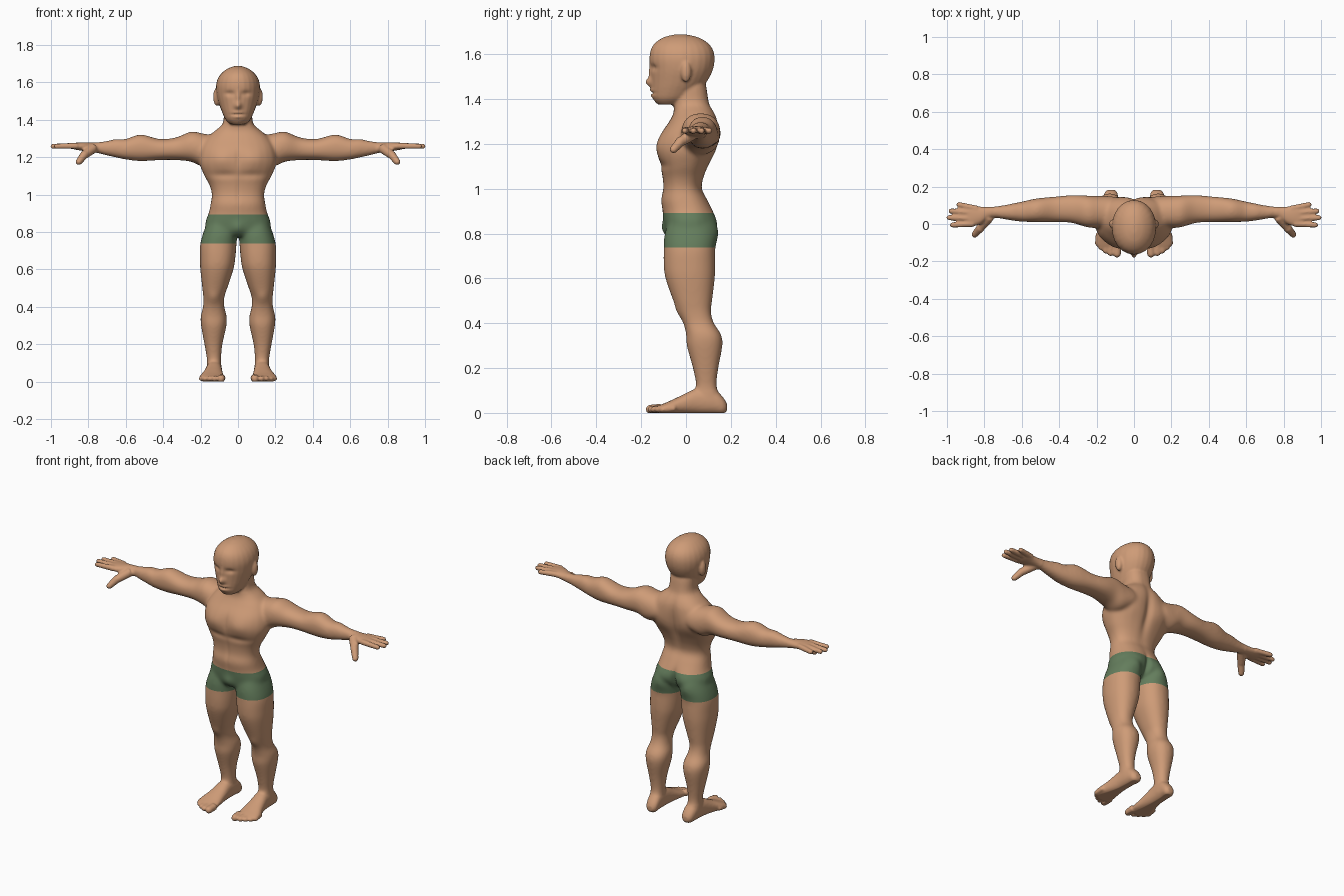
import bpy
import bmesh
import math
from mathutils import Vector

if "Cube" in bpy.data.objects:
    bpy.data.objects.remove(bpy.data.objects["Cube"])


def material(name, colour):
    mat = bpy.data.materials.new(name)
    mat.use_nodes = True
    mat.diffuse_color = (*colour, 1)
    mat.node_tree.nodes["Principled BSDF"].inputs["Base Color"].default_value = (*colour, 1)
    return mat


skin = material("tan skin", (0.62, 0.33, 0.185))
green = material("green shorts", (0.13, 0.21, 0.11))
bm = bmesh.new()
X, Y, Z = range(3)
SIDES = 24


def blend(a, b, c, d, t):
    """Smooth curve through b and c."""
    return b + t * ((c - a) + t * (2 * a - 5 * b + 4 * c - d + t * (3 * (b - c) + d - a))) / 2


def skin_rings(rings):
    """Join rings of points into a closed tube."""
    rows = [[bm.verts.new(p) for p in ring] for ring in rings]
    for low, high in zip(rows, rows[1:]):
        for i in range(SIDES):
            j = (i + 1) % SIDES
            bm.faces.new((low[i], low[j], high[j], high[i]))
    bm.faces.new(rows[0][::-1])
    bm.faces.new(rows[-1])


def loft(axis, rows, side=1, power=0.9, steps=4):
    """Rows hold the place along the axis, then low and high limits across it."""
    u, v = [k for k in range(3) if k != axis]
    padded = [rows[0]] + list(rows) + [rows[-1]]
    dense = []
    for k in range(len(rows) - 1):
        four = padded[k:k + 4]
        dense += [[blend(*vals, s / steps) for vals in zip(*four)] for s in range(steps)]
    dense.append(rows[-1])
    rings = []
    for t, u0, u1, v0, v1 in dense:
        ring = []
        for i in range(SIDES):
            ang = math.tau * i / SIDES
            c, s = math.cos(ang), math.sin(ang)
            p = [0, 0, 0]
            p[axis] = t
            p[u] = (u0 + u1) / 2 + (u1 - u0) / 2 * math.copysign(abs(c) ** power, c)
            p[v] = (v0 + v1) / 2 + (v1 - v0) / 2 * math.copysign(abs(s) ** power, s)
            p[X] *= side
            ring.append(p)
        rings.append(ring)
    skin_rings(rings)


def symmetric(rows):
    return [(z, -half, half, front, back) for z, half, front, back in rows]


def digit(start, end, r0, r1, side):
    """Rounded finger or toe."""
    a, b = Vector(start), Vector(end)
    length = (b - a).length
    d = (b - a) / length
    across = d.cross((0, 0, 1)).normalized()
    up = across.cross(d)
    stops = [(0, 1)] + [(1 - (1 - math.sin(q)) * r1 / length, math.cos(q))
                        for q in (0, 0.4, 0.8, 1.2, 1.45)]
    rings = []
    for t, scale in stops:
        r = (r0 + (r1 - r0) * t) * scale
        ring = [a + (b - a) * t + r * (across * math.cos(math.tau * i / SIDES)
                + up * math.sin(math.tau * i / SIDES)) for i in range(SIDES)]
        rings.append([(p.x * side, p.y, p.z) for p in ring])
    skin_rings(rings)


def ball(centre, radii, side=1):
    made = bmesh.ops.create_uvsphere(bm, u_segments=20, v_segments=12, radius=1)
    for vert in made["verts"]:
        vert.co = [c + r * k for c, r, k in zip(centre, radii, vert.co)]
        vert.co.x *= side


# Torso and neck
loft(Z, symmetric([
    (.775, .06, -.07, .07), (.80, .16, -.09, .11), (.85, .175, -.10, .13),
    (.90, .157, -.105, .12), (.95, .147, -.112, .097), (1, .14, -.102, .072),
    (1.05, .153, -.105, .08), (1.1, .18, -.115, .10), (1.17, .207, -.125, .132),
    (1.24, .20, -.113, .143), (1.3, .17, -.075, .142), (1.34, .125, -.055, .128),
    (1.38, .082, -.055, .105), (1.45, .075, -.05, .092), (1.5, .07, -.04, .08)]), power=0.85)

# Head
loft(Z, symmetric([
    (1.375, .04, -.125, -.02), (1.4, .066, -.147, .02), (1.44, .085, -.153, .06),
    (1.48, .10, -.155, .095), (1.53, .114, -.158, .12), (1.58, .118, -.163, .128),
    (1.62, .108, -.157, .12), (1.65, .087, -.138, .097), (1.675, .053, -.1, .055),
    (1.688, .015, -.05, .0)]), power=0.97)

for side in (1, -1):
    # Ear
    ball((.113, .0, 1.522), (.02, .024, .048), side)

    # Arm and palm
    loft(X, [
        (.08, .0, .13, 1.19, 1.31), (.18, -.02, .148, 1.15, 1.325),
        (.25, -.018, .152, 1.175, 1.337), (.33, .005, .155, 1.184, 1.306),
        (.42, .01, .147, 1.184, 1.297), (.52, .01, .137, 1.178, 1.322),
        (.60, .012, .12, 1.187, 1.297), (.65, .018, .11, 1.197, 1.298), (.7, .026, .10, 1.208, 1.287),
        (.77, .034, .092, 1.225, 1.278), (.82, .0, .093, 1.232, 1.279),
        (.87, -.014, .10, 1.24, 1.277), (.90, .0, .088, 1.25, 1.272)], side)

    # Fingers and thumb
    for start, end in (((.86, .0), (.985, -.006)), ((.87, .03), (1.003, .034)),
                       ((.87, .06), (.993, .071)), ((.84, .082), (.95, .107))):
        digit((*start, 1.26), (*end, 1.258), .0165, .0138, side)
    digit((.77, .04, 1.25), (.83, -.03, 1.205), .027, .022, side)
    digit((.82, -.02, 1.215), (.86, -.066, 1.163), .023, .016, side)

    # Leg
    loft(Z, [
        (.03, .085, .165, .05, .165), (.07, .088, .168, .035, .155), (.12, .09, .167, .045, .137),
        (.2, .083, .18, .03, .145), (.3, .061, .198, .003, .163), (.35, .06, .2, .0, .157),
        (.4, .073, .187, -.012, .125), (.45, .073, .186, -.032, .112), (.5, .057, .191, -.057, .117),
        (.6, .024, .202, -.092, .129), (.66, .014, .204, -.1, .131), (.73, .008, .203, -.1, .13),
        (.79, .006, .188, -.097, .133), (.85, .02, .165, -.08, .115)], side)

    # Foot
    loft(Y, [
        (.183, .105, .14, .01, .04), (.165, .088, .158, -.005, .07), (.12, .085, .167, -.005, .11),
        (.05, .085, .172, -.005, .11), (-.02, .08, .187, -.005, .078), (-.08, .074, .206, -.005, .05),
        (-.115, .074, .204, -.003, .036), (-.13, .085, .178, .002, .03)], side)

    # Toes
    for x, tip, r in ((.092, -.18, .021), (.127, -.172, .016), (.153, -.158, .015),
                      (.177, -.14, .014), (.197, -.118, .013)):
        digit((x - .005, tip + .07, .02), (x, tip, .014), r, r, side)

bmesh.ops.recalc_face_normals(bm, faces=bm.faces)
rough = bpy.data.meshes.new("figure_parts")
bm.to_mesh(rough)
bm.free()
figure = bpy.data.objects.new("figure_body", rough)
bpy.context.collection.objects.link(figure)

# Fuse the parts into one skin
remesh = figure.modifiers.new("fuse", "REMESH")
remesh.mode = "VOXEL"
remesh.voxel_size = 0.0065
bpy.context.view_layer.update()
fused = bpy.data.meshes.new_from_object(figure.evaluated_get(bpy.context.evaluated_depsgraph_get()))
figure.modifiers.clear()
figure.data = fused
bpy.data.meshes.remove(rough)
fused.name = "figure_skin"
fused.materials.clear()
fused.materials.append(skin)
fused.materials.append(green)

bm = bmesh.new()
bm.from_mesh(fused)


def relax(test, times):
    chosen = [v for v in bm.verts if test(v.co)]
    for _ in range(times):
        bmesh.ops.smooth_vert(bm, verts=chosen, factor=0.5,
                              use_axis_x=True, use_axis_y=True, use_axis_z=True)


relax(lambda p: True, 2)
relax(lambda p: abs(p.x) < .76 and .1 < p.z < 1.36, 14)


def sculpt(centre, radii, push):
    """Soft brush stroke along y, the same on both sides."""
    for v in bm.verts:
        q = [(a - b) / r for a, b, r in zip((abs(v.co.x), v.co.y, v.co.z), centre, radii)]
        dist = sum(k * k for k in q)
        if dist < 6:
            v.co.y += push * math.exp(-dist)


# Face: sockets, nose, mouth
sculpt((.045, -.15, 1.54), (.026, .05, .014), .01)
sculpt((0, -.16, 1.52), (.013, .05, .03), -.009)
sculpt((0, -.16, 1.475), (.018, .05, .02), -.026)
sculpt((0, -.15, 1.438), (.03, .05, .009), -.008)
sculpt((0, -.15, 1.428), (.032, .05, .005), .009)
sculpt((0, -.15, 1.415), (.028, .05, .009), -.007)

# Chest and belly
sculpt((.09, -.12, 1.19), (.07, .08, .055), -.014)
sculpt((0, -.12, 1.19), (.014, .08, .06), .004)
sculpt((.07, -.11, 1.105), (.08, .07, .02), .007)
sculpt((0, -.11, 1.0), (.012, .05, .09), .004)
sculpt((0, -.1, .82), (.035, .05, .035), -.012)

# Back: spine, shoulder blades and seat
sculpt((0, .13, 1.17), (.025, .06, .16), -.016)
sculpt((.11, .14, 1.21), (.06, .06, .07), .012)
sculpt((.085, .13, .83), (.055, .06, .06), .018)
sculpt((0, .12, .83), (.016, .06, .06), -.02)

# Knees
sculpt((.13, -.03, .45), (.035, .04, .035), -.009)

# Flat soles
for v in bm.verts:
    v.co.z = max(v.co.z, 0)

# Cut the hems and colour the shorts
HEM, WAIST = .737, .892
for height in (HEM, WAIST):
    bmesh.ops.bisect_plane(bm, geom=bm.verts[:] + bm.edges[:] + bm.faces[:],
                           plane_co=(0, 0, height), plane_no=(0, 0, 1), dist=1e-5)
for face in bm.faces:
    face.smooth = True
    face.material_index = int(HEM < face.calc_center_median().z < WAIST)
bm.to_mesh(fused)
bm.free()
